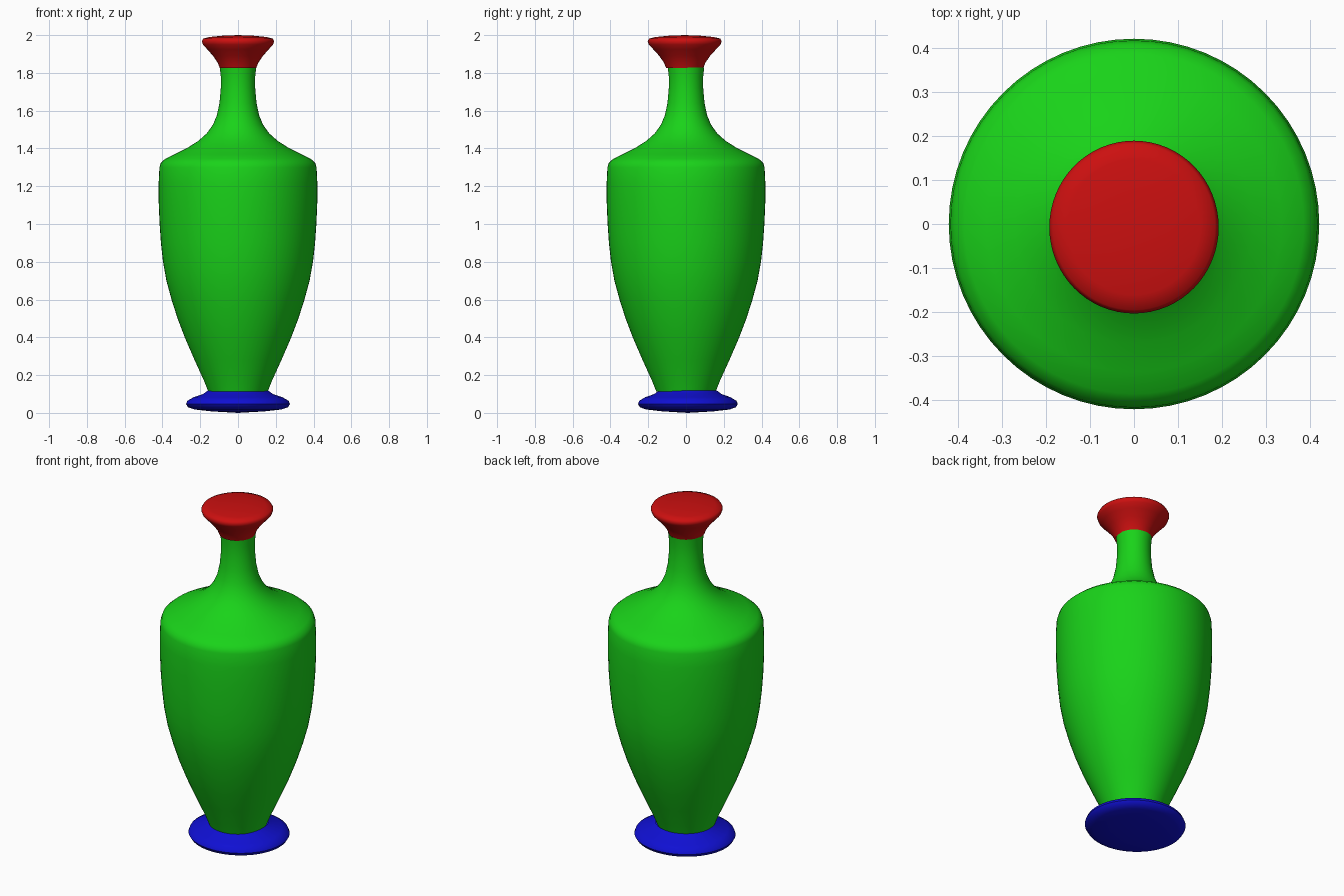
import bpy, bmesh, math

cube = bpy.data.objects.get("Cube")
if cube:
    bpy.data.objects.remove(cube)

SIDES = 64


def material(name, color):
    m = bpy.data.materials.new(name)
    m.use_nodes = True
    m.diffuse_color = color
    m.node_tree.nodes["Principled BSDF"].inputs["Base Color"].default_value = color
    return m


def lathe(name, profile, mat, y_scale=1.0, y_shift=0.0):
    """Spin (radius, height) points around z; zero radius closes an end."""
    bm = bmesh.new()
    verts = [bm.verts.new((r, 0, z)) for r, z in profile]
    edges = [bm.edges.new(pair) for pair in zip(verts, verts[1:])]
    bmesh.ops.spin(bm, geom=verts + edges, cent=(0, 0, 0), axis=(0, 0, 1),
                   angle=math.tau, steps=SIDES, use_duplicate=False)
    bmesh.ops.remove_doubles(bm, verts=bm.verts, dist=0.0005)
    bmesh.ops.recalc_face_normals(bm, faces=bm.faces)
    for v in bm.verts:
        v.co.y = v.co.y * y_scale + y_shift
    mesh = bpy.data.meshes.new(name)
    bm.to_mesh(mesh)
    bm.free()
    mesh.materials.append(mat)
    obj = bpy.data.objects.new(name, mesh)
    bpy.context.collection.objects.link(obj)
    bpy.ops.object.select_all(action="DESELECT")
    obj.select_set(True)
    bpy.context.view_layer.objects.active = obj
    bpy.ops.object.shade_smooth_by_angle(angle=math.radians(50))
    return obj


green = material("green glaze", (0.01, 0.65, 0.01, 1))
red = material("red glaze", (0.6, 0.005, 0.005, 1))
blue = material("blue glaze", (0.005, 0.005, 0.65, 1))

# Disc foot with a rounded rim
lathe("foot", [(0, 0), (0.14, 0.008), (0.23, 0.018), (0.265, 0.03), (0.275, 0.047),
               (0.268, 0.064), (0.235, 0.083), (0.185, 0.1), (0.16, 0.118)],
      blue, 0.96, 0.01)

# Tapered belly, shoulder and slim neck
lathe("body", [(0.157, 0.112), (0.18, 0.17), (0.23, 0.28), (0.28, 0.395),
               (0.32, 0.5), (0.352, 0.6), (0.379, 0.7), (0.397, 0.8), (0.408, 0.9),
               (0.415, 1.0), (0.42, 1.12), (0.42, 1.22), (0.416, 1.3),
               (0.408, 1.325), (0.385, 1.345), (0.335, 1.37), (0.27, 1.402),
               (0.21, 1.44), (0.165, 1.48), (0.133, 1.525), (0.112, 1.575),
               (0.098, 1.64), (0.091, 1.72), (0.091, 1.78), (0.096, 1.828)],
      green)

# Flared, closed mouth
lathe("mouth", [(0.096, 1.825), (0.108, 1.855), (0.132, 1.89), (0.163, 1.925),
                (0.186, 1.95), (0.192, 1.968), (0.184, 1.982), (0.15, 1.99),
                (0.08, 1.997), (0, 2.0)],
      red, 1.02, -0.007)
